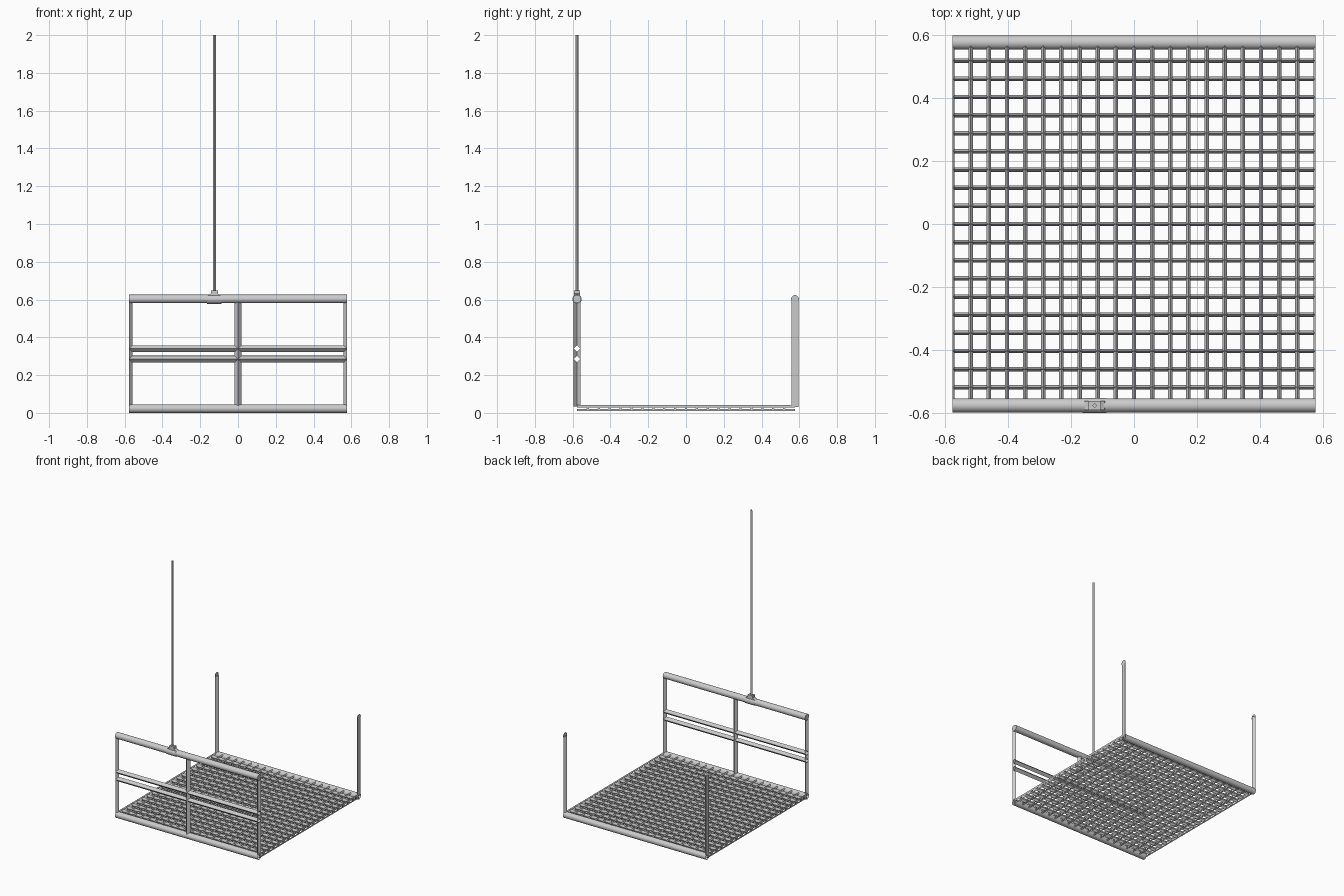
import bpy, bmesh, math
from mathutils import Vector

if "Cube" in bpy.data.objects:
    bpy.data.objects.remove(bpy.data.objects["Cube"])

E = 0.577          # half-span of the platform, pipe centres in y
PIPE = 0.0225      # main pipe radius
ZB, ZT = 0.0225, 0.603
RAIL = 0.0175      # half-diagonal of posts and middle rails
RAIL_Z = (0.285, 0.34)


def add_prism(bm, profile, start, axis, length, closed=True, caps=True):
    """Sweep a 2D profile along axis x, y or z; returns the two end rings."""
    to3d = {'x': lambda a, b, t: (t, a, b),
            'y': lambda a, b, t: (a, t, b),
            'z': lambda a, b, t: (a, b, t)}[axis]
    rings = [[bm.verts.new(Vector(start) + Vector(to3d(a, b, t))) for a, b in profile]
             for t in (0, length)]
    n = len(profile)
    for i in range(n if closed else n - 1):
        j = (i + 1) % n
        bm.faces.new((rings[0][i], rings[0][j], rings[1][j], rings[1][i]))
    if caps:
        bm.faces.new(rings[0])
        bm.faces.new(rings[1])
    return rings


def finish(name, bm, smooth=False):
    bmesh.ops.recalc_face_normals(bm, faces=bm.faces)
    mesh = bpy.data.meshes.new(name)
    bm.to_mesh(mesh)
    bm.free()
    ob = bpy.data.objects.new(name, mesh)
    bpy.context.collection.objects.link(ob)
    if smooth:
        bpy.ops.object.select_all(action='DESELECT')
        ob.select_set(True)
        bpy.context.view_layer.objects.active = ob
        bpy.ops.object.shade_smooth_by_angle(angle=math.radians(35))
    return ob


def prism(name, *args, smooth=False, **kw):
    bm = bmesh.new()
    add_prism(bm, *args, **kw)
    return finish(name, bm, smooth)


def circle(r, n=24):
    return [(r * math.cos(2 * math.pi * i / n), r * math.sin(2 * math.pi * i / n)) for i in range(n)]


def diamond(w, h=None):
    h = h or w
    return [(w, 0), (0, h), (-w, 0), (0, -h)]


def coped_post(name, profile, x, closed):
    """Front post in three pieces whose ends are coped to the hollow rails."""
    bm = bmesh.new()
    stops = [(0.035, RAIL_Z[0]), RAIL_Z, (RAIL_Z[1], ZT - 0.015)]
    for k, (z0, z1) in enumerate(stops):
        low, high = add_prism(bm, profile, (x, -E, z0), 'z', z1 - z0, closed, caps=False)
        for ring, coped, sign in ((low, k > 0, 1), (high, k < 2, -1)):
            for v, (a, b) in zip(ring, profile):
                if coped:
                    v.co.z += sign * (RAIL - abs(b))
    finish(name, bm)


# long pipes: open at the floor, capped on the guard rail
for name, y, z, cap in (("front_floor_pipe", -E, ZB, False),
                        ("back_floor_pipe", E, ZB, False),
                        ("top_rail_pipe", -E, ZT, True)):
    prism(name, circle(PIPE), (-E, y, z), 'x', 2 * E, caps=cap, smooth=True)

# guard rail: two hollow middle rails and coped posts
for name, z in zip(("lower_middle_rail", "upper_middle_rail"), RAIL_Z):
    prism(name, diamond(RAIL), (-E, -E, z), 'x', 2 * E, caps=False)
coped_post("centre_post", diamond(RAIL), 0, True)

for side, s in (("left", -1), ("right", 1)):
    # front corner post: half-diamond section, cut flush with the side
    coped_post("front_post_" + side, [(0, -RAIL), (-s * RAIL, 0), (0, RAIL)], s * E, False)
    # back corner post: half-diamond section with closed outer face
    prism("back_post_" + side, [(0, -RAIL), (-s * RAIL, 0), (0, RAIL)],
          (s * E, E, 0.03), 'z', ZT - 0.03, caps=False)
    # round end plate on top of the back post
    prism("back_post_cap_" + side, circle(PIPE - 0.002), (s * E, E, ZT), 'x', -s * 0.002, smooth=True)

# floor grating: deep bars along x, paired upper and lower bars along y
STEP = E / 10
R = 0.007
bm = bmesh.new()
for i in range(-10, 11):
    for z, h in ((0.035, 0.0075), (0.0155, 0.0055)):
        sec = diamond(R, h)
        if abs(i) == 10:               # edge bars are halved
            sec = [(0, -h), (-i / 10 * R, 0), (0, h)]
        add_prism(bm, sec, (i * STEP, -E, z), 'y', 2 * E, caps=False)
finish("floor_bars_lengthwise", bm)
bm = bmesh.new()
for i in range(-9, 10):
    add_prism(bm, diamond(R, 0.016), (-E, i * STEP, 0.026), 'x', 2 * E)
finish("floor_bars_crosswise", bm)

# clamp around the top rail, with a stepped socket for the rod
CX = -0.125
prism("clamp_sleeve", circle(0.0245), (CX - 0.038, -E, ZT - 0.001), 'x', 0.076, smooth=True)
saddle = [(-0.036, 0.61), (0.036, 0.61), (0.032, 0.625), (0.019, 0.631), (-0.019, 0.631), (-0.032, 0.625)]
prism("clamp_saddle", saddle, (CX, -E - 0.015, 0), 'y', 0.03)
block = [(-0.019, -0.015), (0.019, -0.015), (0.019, 0.015), (-0.019, 0.015)]
prism("rod_socket", block, (CX, -E, 0.622), 'z', 0.026)

# tall hanging rod
prism("hanging_rod", diamond(0.008), (CX, -E, 0.64), 'z', 1.36)
